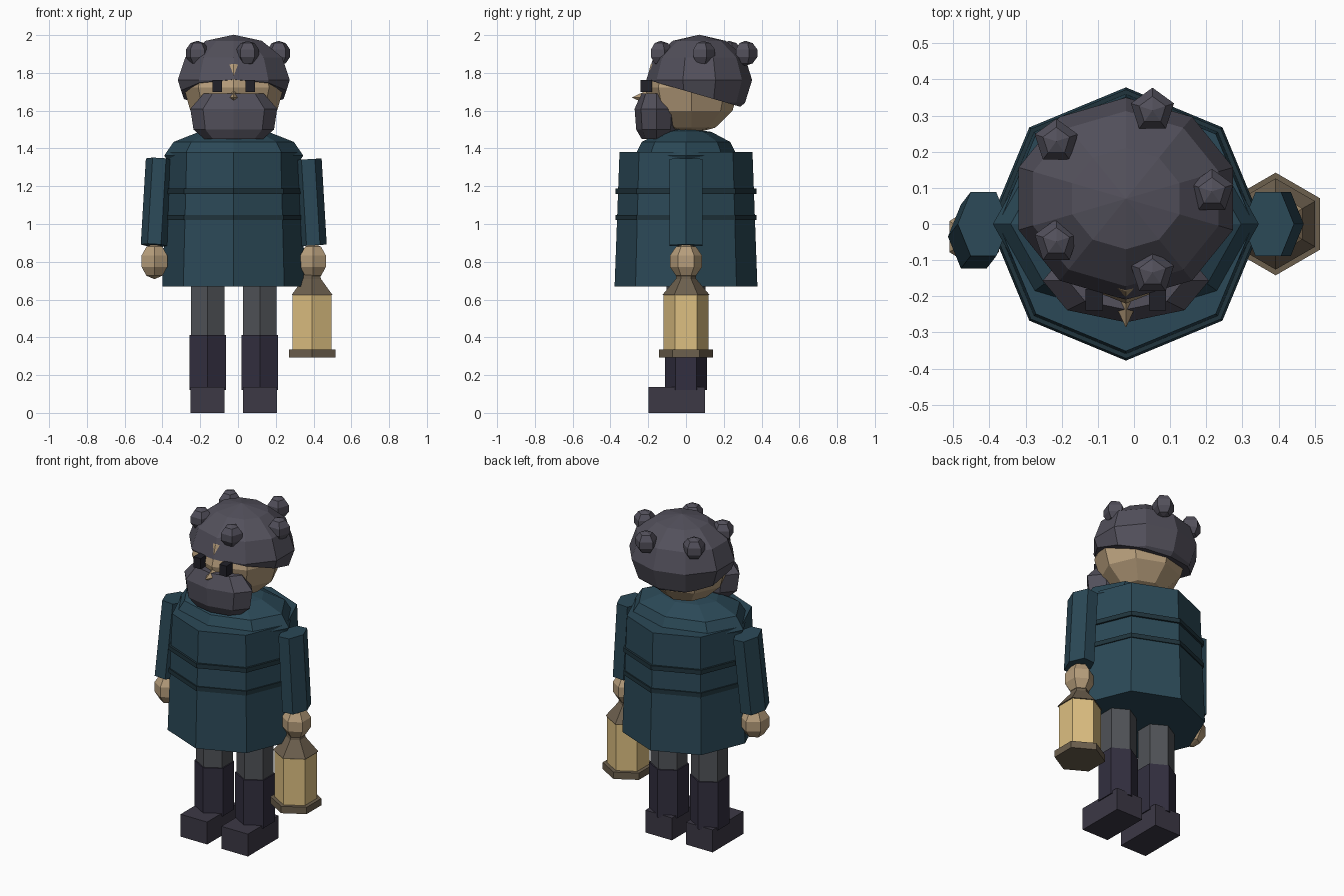
import bpy, bmesh
from math import pi, sin, cos
from mathutils import Vector, Matrix

if "Cube" in bpy.data.objects:
    bpy.data.objects.remove(bpy.data.objects["Cube"])

CX = -0.0225  # body centre line


def material(name, rgb):
    m = bpy.data.materials.new(name)
    m.diffuse_color = (*rgb, 1)
    m.use_nodes = True
    m.node_tree.nodes["Principled BSDF"].inputs["Base Color"].default_value = m.diffuse_color
    return m


COAT = material("coat_teal", (0.024, 0.066, 0.095))
TRIM = material("trim_dark", (0.014, 0.034, 0.045))
SKIN = material("skin", (0.47, 0.34, 0.2))
HAIR = material("hair_grey", (0.085, 0.08, 0.105))
TROUSER = material("trouser_grey", (0.08, 0.085, 0.095))
BOOT = material("boot_dark", (0.032, 0.028, 0.05))
FOOT = material("foot_dark", (0.045, 0.04, 0.06))
BLACK = material("eye_black", (0.015, 0.015, 0.022))
GLOW = material("lantern_glass", (0.72, 0.52, 0.22))
METAL = material("lantern_metal", (0.15, 0.115, 0.075))


def finish(name, bm, mat, matrix=None):
    if matrix:
        bmesh.ops.transform(bm, matrix=matrix, verts=bm.verts)
    bmesh.ops.recalc_face_normals(bm, faces=bm.faces)
    me = bpy.data.meshes.new(name)
    bm.to_mesh(me)
    bm.free()
    me.materials.append(mat)
    ob = bpy.data.objects.new(name, me)
    bpy.context.collection.objects.link(ob)
    return ob


def rings(name, profile, sides, mat, loc=(0, 0, 0), scale=(1, 1), turn=0, matrix=None):
    """Stack of (radius, z) rings with closed ends; first corner on +y."""
    bm = bmesh.new()
    loops = []
    for r, z in profile:
        loops.append([bm.verts.new((loc[0] + scale[0] * r * sin(a), loc[1] + scale[1] * r * cos(a), loc[2] + z))
                      for a in (turn + 2 * pi * i / sides for i in range(sides))])
    for lo, hi in zip(loops, loops[1:]):
        for i in range(sides):
            j = (i + 1) % sides
            bm.faces.new((lo[i], lo[j], hi[j], hi[i]))
    bm.faces.new(loops[0])
    bm.faces.new(loops[-1])
    return finish(name, bm, mat, matrix)


def ball(name, loc, radii, sides, levels, mat, cut=None):
    bm = bmesh.new()
    bmesh.ops.create_uvsphere(bm, u_segments=sides, v_segments=levels, radius=1)
    bmesh.ops.transform(bm, verts=bm.verts, matrix=Matrix.Translation(loc) @ Matrix.Diagonal((*radii, 1)))
    if cut:
        geom = bm.verts[:] + bm.edges[:] + bm.faces[:]
        res = bmesh.ops.bisect_plane(bm, geom=geom, plane_co=cut[0], plane_no=cut[1], clear_inner=True)
        bmesh.ops.holes_fill(bm, edges=[e for e in bm.edges if e.is_boundary])
    return finish(name, bm, mat)


def box(name, lo, hi, mat):
    lo, hi = Vector(lo), Vector(hi)
    bm = bmesh.new()
    bmesh.ops.create_cube(bm, size=1)
    return finish(name, bm, mat, Matrix.Translation((lo + hi) / 2) @ Matrix.Diagonal((*(hi - lo), 1)))


def limb(name, a, b, radius, scale, mat):
    a, b = Vector(a), Vector(b)
    rot = Vector((0, 0, 1)).rotation_difference(b - a).to_matrix().to_4x4()
    return rings(name, [(radius, 0), (radius, (b - a).length)], 6, mat, scale=scale, turn=pi / 6,
                 matrix=Matrix.Translation(a) @ rot)


# Coat, its two bands and the shoulder mantle
rings("coat", [(0.378, 0.67), (0.352, 1.38)], 8, COAT, (CX, 0, 0))
for i, z in enumerate((1.02, 1.16)):
    rings(f"coat_band_{i}", [(0.372, z), (0.372, z + 0.027)], 8, TRIM, (CX, 0, 0))
ball("shoulder_mantle", (CX, 0, 1.362), (0.368, 0.27, 0.145), 8, 6, COAT)

# Legs, boots, arms, hands and eyes in pairs
for side, s in (("left", -1), ("right", 1)):
    x = CX + s * 0.138
    rings(side + "_trouser", [(0.103, 0.38), (0.103, 0.74)], 6, TROUSER, (x, 0, 0))
    rings(side + "_boot", [(0.111, 0.12), (0.111, 0.413)], 6, BOOT, (x, 0, 0))
    box(side + "_foot", (x - 0.09, -0.198, 0), (x + 0.09, 0.1, 0.137), FOOT)
    hand_y = -0.035 if s < 0 else 0
    limb(side + "_arm", (CX + s * 0.421, hand_y, 0.887), (CX + s * 0.394, 0, 1.343),
         0.102, (0.7, 1), COAT)
    ball(side + "_hand", (CX + s * 0.42, hand_y, 0.803), (0.083, 0.09, 0.095), 6, 5, SKIN)
    ex = CX + s * 0.0875
    box(side + "_eye", (ex - 0.024, -0.24, 1.698), (ex + 0.024, -0.18, 1.763), BLACK)

# Head and nose
ball("head", (CX, 0.03, 1.722), (0.265, 0.25, 0.245), 8, 6, SKIN)
rings("nose", [(0.045, 0), (0.001, 0.095)], 4, SKIN,
      matrix=Matrix.Translation((CX, -0.19, 1.67)) @ Matrix.Rotation(pi / 2, 4, 'X'))

# Hair cap cut along a sloping line, with a ring of curls
ball("hair_cap", (CX, 0.07, 1.762), (0.312, 0.28, 0.24), 10, 6, HAIR,
     cut=((CX, -0.21, 1.765), (0, 0.29, 1)))
for i in range(5):
    a = 2 * pi * i / 5
    ball(f"hair_curl_{i}", (CX + 0.238 * cos(a), 0.09 + 0.236 * sin(a), 1.904),
         (0.066, 0.066, 0.066), 5, 5, HAIR)

# Beard
rings("beard", [(0.155, 1.45), (0.213, 1.5), (0.23, 1.61), (0.16, 1.69)], 8, HAIR,
      (CX, -0.157, 0), (1, 0.5))

# Lantern hanging from the right hand
LX = 0.392
rings("lantern_base", [(0.142, 0.294), (0.142, 0.336)], 6, METAL, (LX, 0, 0))
rings("lantern_glass", [(0.118, 0.33), (0.118, 0.63)], 6, GLOW, (LX, 0, 0))
rings("lantern_roof", [(0.126, 0.623), (0.054, 0.71), (0.05, 0.735)], 6, METAL, (LX, 0, 0))
